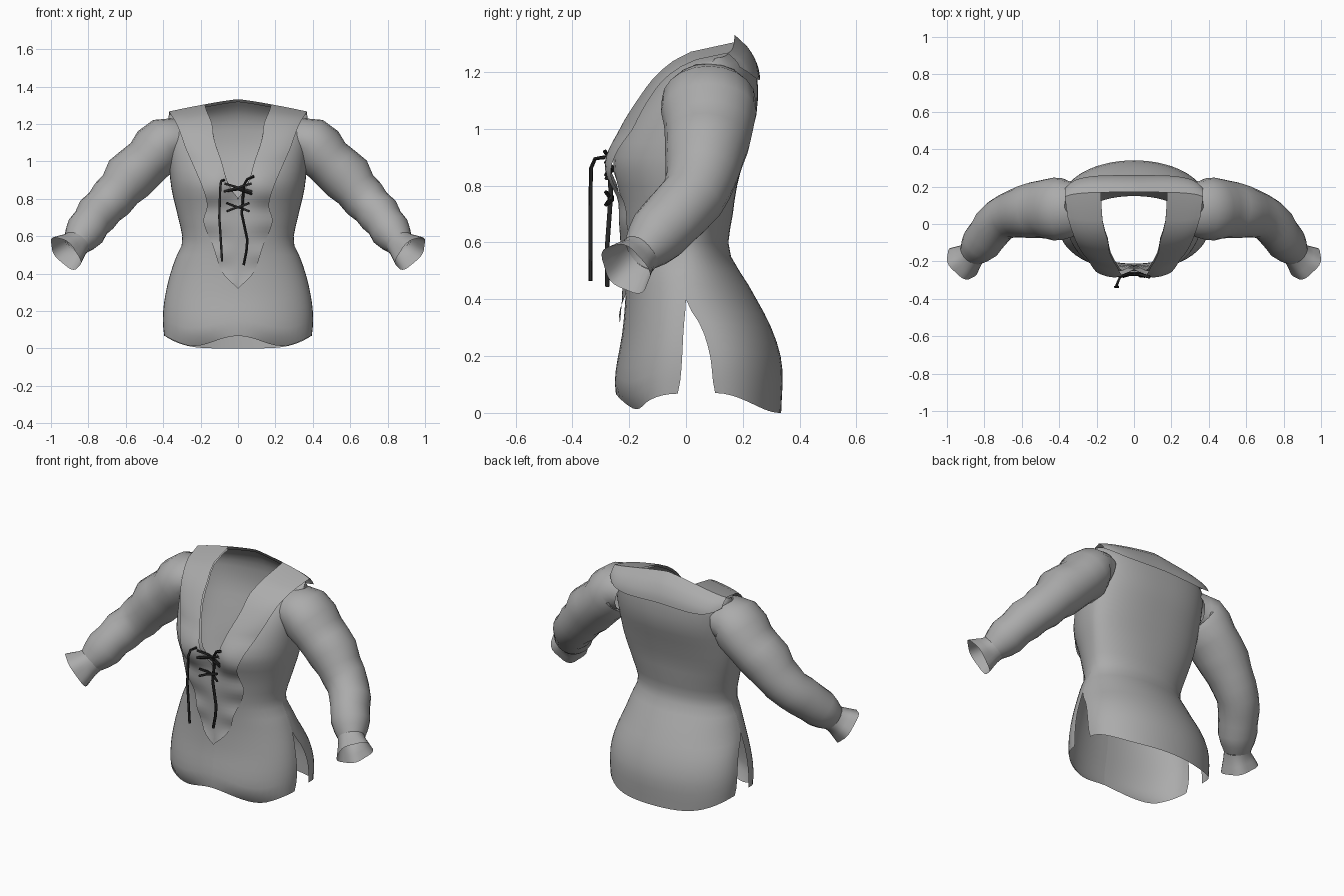
import bpy, bmesh, math
from mathutils import Vector

if "Cube" in bpy.data.objects:
    bpy.data.objects.remove(bpy.data.objects["Cube"])


def material(name, rgb):
    m = bpy.data.materials.new(name)
    m.diffuse_color = (*rgb, 1)
    m.use_nodes = True
    m.node_tree.nodes["Principled BSDF"].inputs["Base Color"].default_value = m.diffuse_color
    return m


CLOTH = material("grey cloth", (0.41, 0.41, 0.41))
LACE = material("black cord", (0.02, 0.02, 0.02))


def curve(keys):
    """Smooth interpolation through (z, value) keys."""
    def slope(i):
        a, b = keys[max(i - 1, 0)], keys[min(i + 1, len(keys) - 1)]
        return (b[1] - a[1]) / (b[0] - a[0])

    def f(z):
        z = min(max(z, keys[0][0]), keys[-1][0])
        i = next(k for k in range(len(keys) - 1) if z <= keys[k + 1][0])
        (z0, a), (z1, b) = keys[i], keys[i + 1]
        h = z1 - z0
        s = (z - z0) / h
        return ((2*s**3 - 3*s*s + 1) * a + (s**3 - 2*s*s + s) * h * slope(i)
                + (3*s*s - 2*s**3) * b + (s**3 - s*s) * h * slope(i + 1))
    return f


TOP = 1.25
# half width, front, back and side-seam profiles by height
half_w = curve([(0, .37), (.07, .395), (.2, .40), (.35, .375), (.48, .335), (.57, .297),
                (.7, .32), (.85, .355), (1, .37), (1.15, .375), (TOP, .37)])
front_y = curve([(0, -.20), (.08, -.25), (.3, -.222), (.45, -.212), (.6, -.22), (.75, -.24),
                 (.88, -.272), (1, -.225), (1.1, -.16), (1.18, -.08), (1.23, .03), (TOP, .17)])
back_y = curve([(0, .335), (.17, .338), (.3, .30), (.45, .22), (.57, .152), (.7, .165),
                (.8, .18), (.95, .22), (1.05, .248), (1.17, .25), (1.22, .22), (TOP, .17)])
seam = [(.4, 0), (.6, 0), (.8, .04), (1.1, .07), (TOP, .10)]
front_seam = curve([(0, -.05), (.1, -.022), (.3, -.008)] + seam)
back_seam = curve([(0, .13), (.08, .10), (.2, .085), (.3, .055)] + seam)
roundness = curve([(0, 2.05), (.5, 2.05), (.8, 2.25), (1.05, 2.4), (TOP, 2.6)])
# neck opening and outer lapel edge
neck_x = curve([(0, 0), (.80, 0), (.84, .03), (.9, .06), (1, .088), (1.12, .13),
                (1.18, .14), (1.22, .165), (TOP, .178)])
lapel_x = curve([(.32, 0), (.4, .08), (.55, .135), (.68, .185), (.76, .165), (.86, .19),
                 (1.07, .28), (1.18, .325), (TOP, .37)])


def surface(x, z, side, off=0.0, square=0.0, width=None):
    """Point on the body shell; side is -1 for front and 1 for back."""
    w = width or half_w(z)
    t = min(abs(x) / w, 1)
    n = roundness(z) + square
    edge, mid = (front_y, front_seam) if side < 0 else (back_y, back_seam)
    m = mid(z)
    y = m + (edge(z) - m) * (1 - t ** n) ** (1 / n)
    if side < 0:  # hollow under the lacing
        y += .04 * math.exp(-(x / .075) ** 2 - ((z - .85) / .13) ** 2)
    ramp = min(1, max(0, (z - 1.06) / (TOP - 1.06)))
    lift = .07 * ramp ** 2 * (1 - t ** 1.2)
    return Vector((x, y + side * off * (1 - ramp ** 2), z + lift + off * ramp))


def make(name, grids, mat=CLOTH, angle=60):
    """Join grids of points into one smooth-shaded object."""
    bm = bmesh.new()
    for rows in grids:
        vs = [[bm.verts.new(p) for p in r] for r in rows]
        for a, b in zip(vs, vs[1:]):
            for i in range(len(a) - 1):
                bm.faces.new((a[i], a[i + 1], b[i + 1], b[i]))
    bmesh.ops.remove_doubles(bm, verts=bm.verts, dist=.0008)
    bmesh.ops.dissolve_degenerate(bm, edges=bm.edges, dist=.0005)
    bmesh.ops.recalc_face_normals(bm, faces=bm.faces)
    me = bpy.data.meshes.new(name)
    bm.to_mesh(me)
    bm.free()
    me.materials.append(mat)
    ob = bpy.data.objects.new(name, me)
    bpy.context.collection.objects.link(ob)
    bpy.ops.object.select_all(action='DESELECT')
    ob.select_set(True)
    bpy.context.view_layer.objects.active = ob
    bpy.ops.object.shade_smooth_by_angle(angle=math.radians(angle))
    return ob


def mirrored(rows):
    return [rows, [[Vector((-p.x, p.y, p.z)) for p in r] for r in rows]]


# body: front and back panels, sharing side seams above the slits
levels = [i * .05 for i in range(24)] + [1.18, 1.205, 1.225, 1.24, TOP]


def panel(side):
    rows = []
    for zr in levels:
        row = []
        for i in range(15):
            s = math.sin(i / 14 * math.pi / 2)
            if side < 0:
                hem = .04 + .027 * math.cos(s * 5) + .08 * max(0, s - .75)
            else:
                hem = .07 * s ** 5
            z = zr + hem * max(0, 1 - zr / .4)
            inner = neck_x(z) if side < 0 else 0
            row.append(surface(inner + (half_w(z) - inner) * s, z, side))
        rows.append(row)
    return mirrored(rows)


make("body", panel(-1) + panel(1))

# lapels: raised strips down the chest meeting in a point
lapel = []
for k in range(41):
    z = .32 + (TOP - .32) * k / 40
    a, b = neck_x(z), lapel_x(z)
    ramp = max(0, (z - 1) / (TOP - 1))
    puff = .012 + .016 * math.exp(-((z - .87) / .1) ** 2)
    ripple = .007 * math.sin(z * 40) * max(0, min(1, (1 - z) * 4))
    lapel.append([surface(a + (b - a) * i / 8, z, -1, puff + ripple * i / 8,
                          1.4 * ramp, half_w(z) + .02 * ramp) for i in range(9)])
make("lapels", mirrored(lapel))

# wide back collar
collar = []
for k in range(9):
    row = []
    for i in range(15):
        t = i / 14
        low = 1.155 + .05 * t ** 6
        row.append(surface(t * .37, low + (TOP - low) * k / 8, 1, .012, 1.4, .39))
    collar.append(row)
make("back_collar", mirrored(collar))


# sleeves: (centre, radius across y, radius in the other direction)
def tube(rings, sides, frill=0):
    rows = []
    for k, (c, ra, rb) in enumerate(rings):
        c = Vector(c)
        t = (Vector(rings[min(k + 1, len(rings) - 1)][0]) - Vector(rings[max(k - 1, 0)][0])).normalized()
        u = (Vector((0, 1, 0)) - t * t.y).normalized()
        v = t.cross(u)
        wave = frill * k / max(len(rings) - 1, 1)
        rows.append([c + (u * math.cos(g) * ra + v * math.sin(g) * rb) * (1 + wave * math.sin(5 * g))
                     for g in (j % sides * 2 * math.pi / sides for j in range(sides + 1))])
    return rows


sleeve = [((.30, .085, 1.10), .135, .11), ((.345, .08, 1.11), .152, .122),
          ((.385, .08, 1.105), .165, .135),
          ((.43, .08, 1.06), .168, .146), ((.48, .08, 1.005), .157, .132),
          ((.535, .075, .955), .150, .136), ((.585, .066, .91), .141, .140),
          ((.63, .057, .85), .130, .119), ((.675, .043, .80), .120, .121),
          ((.715, .022, .757), .116, .110), ((.755, -.017, .715), .112, .115),
          ((.785, -.06, .672), .110, .103), ((.815, -.10, .628), .106, .108),
          ((.84, -.13, .593), .092, .094), ((.862, -.158, .563), .073, .075)]
cuff = [((.858, -.153, .567), .072, .074), ((.875, -.172, .55), .074, .078),
        ((.895, -.19, .532), .084, .09), ((.922, -.212, .508), .098, .105)]
make("sleeves", mirrored(tube(sleeve, 20)))
make("cuffs", mirrored(tube(cuff, 30, .05)))


# lacing: crossed cords, a bow and two hanging ends
def cord(points, r=.007):
    return tube([(p, r, r) for p in points], 6)


cords = [
    cord([(-.075, -.285, .90), (-.09, -.32, .895), (-.095, -.335, .86), (-.10, -.336, .70),
          (-.092, -.336, .58), (-.085, -.336, .465)]),
    cord([(.085, -.285, .92), (.05, -.275, .905), (.03, -.27, .87), (.025, -.265, .78),
          (.02, -.268, .72), (.05, -.278, .58), (.045, -.278, .52), (.03, -.277, .445)], .008)]
for z, w in ((.86, .075), (.755, .06)):
    for s in (-1, 1):
        cords.append(cord([(-s * w, -.282, z - .022), (-s * .02, -.265 - s * .005, z - .006),
                           (s * .02, -.265 - s * .005, z + .006), (s * w, -.282, z + .022)]))
cords.append(cord([(-.07, -.28, .84), (0, -.265, .85), (.075, -.28, .825)]))
make("laces", cords, LACE)
